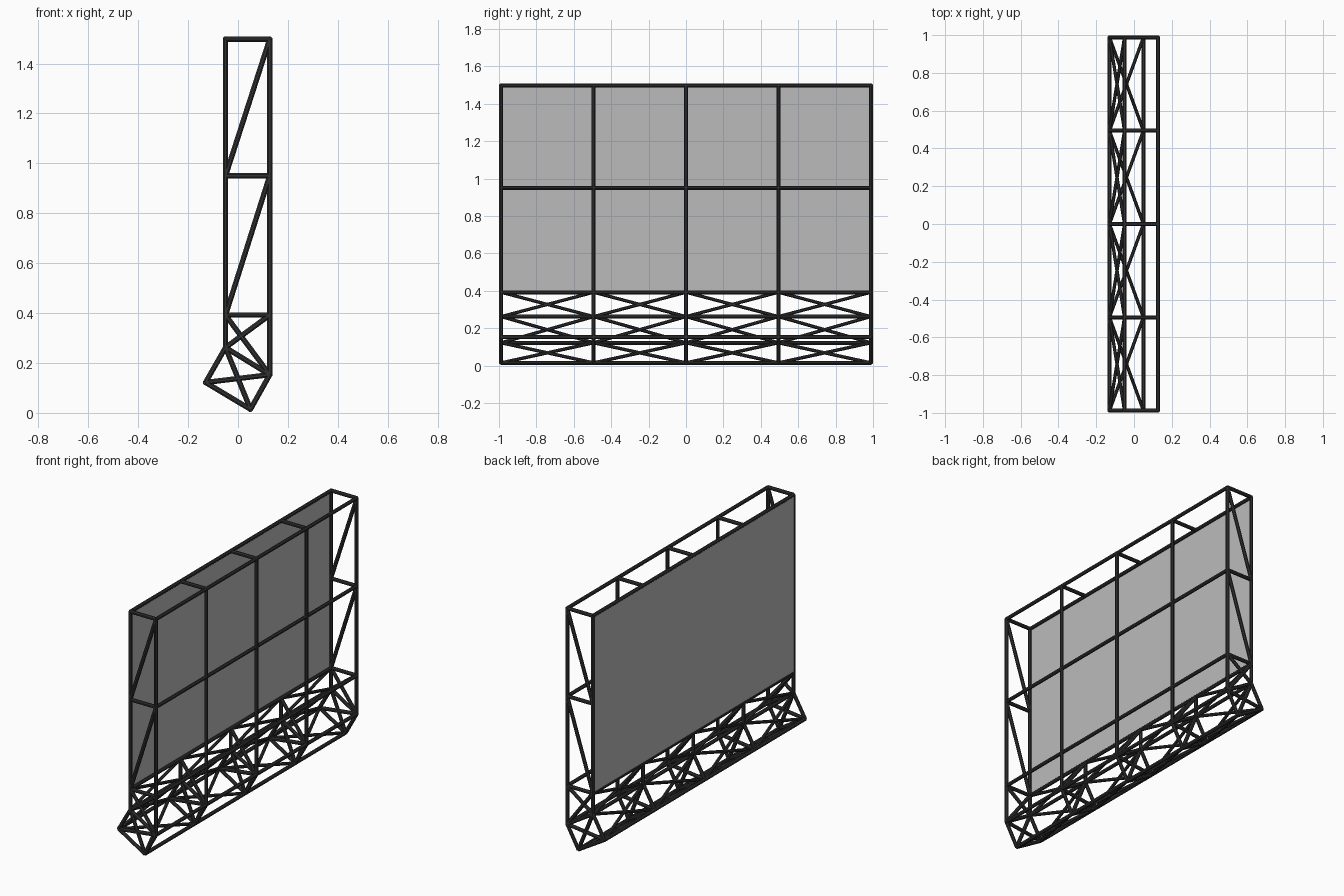
import bpy, bmesh
from mathutils import Vector, Matrix

if "Cube" in bpy.data.objects:
    bpy.data.objects.remove(bpy.data.objects["Cube"])

R = 0.0115
STATIONS = [-0.988, -0.494, 0.0, 0.494, 0.988]

# Cross-section nodes (x, z), from the tall screen frame down to the keel
N = {
    'A': (-0.05, 1.498), 'B': (0.127, 1.498),
    'C': (-0.05, 0.95), 'D': (0.127, 0.95),
    'E': (-0.05, 0.392), 'F': (0.127, 0.392),
    'G': (-0.05, 0.262), 'H': (0.127, 0.153),
    'I': (-0.13, 0.122), 'J': (0.05, 0.0145),
}


def material(name, v):
    m = bpy.data.materials.new(name)
    m.diffuse_color = (v, v, v, 1)
    m.use_nodes = True
    m.node_tree.nodes["Principled BSDF"].inputs["Base Color"].default_value = m.diffuse_color
    return m


dark = material("dark_metal", 0.032)
grey = material("panel_grey", 0.5)


def node(k, y):
    return Vector((N[k][0], y, N[k][1]))


def finish(bm, name, mat):
    me = bpy.data.meshes.new(name)
    bm.to_mesh(me)
    bm.free()
    me.materials.append(mat)
    ob = bpy.data.objects.new(name, me)
    bpy.context.collection.objects.link(ob)
    return ob


def tubes(name, segments, r=R):
    """One object holding an eight-sided tube for each point pair."""
    bm = bmesh.new()
    for a, b in segments:
        d = b - a
        rot = d.to_track_quat('Z', 'Y').to_matrix().to_4x4()
        turn = Matrix.Rotation(0.3927, 4, 'Z')
        bmesh.ops.create_cone(bm, cap_ends=True, segments=8, radius1=r, radius2=r,
                              depth=d.length,
                              matrix=Matrix.Translation((a + b) / 2) @ rot @ turn)
    return finish(bm, name, dark)


def ribs(pairs, ys):
    return [(node(p[0], y), node(p[1], y)) for y in ys for p in pairs]


ENDS = [STATIONS[0], STATIONS[-1]]

# Long rails running the full width
for k in "ABDEFGHIJ":
    tubes("long_rail", [(node(k, ENDS[0]), node(k, ENDS[1]))])

# Rear posts and top ties at every station
tubes("rear_posts", ribs(["BH"], STATIONS))
tubes("top_ties", ribs(["AB"], STATIONS))

# End frames of the screen, with mid ties and diagonals
tubes("end_frames", ribs(["AE", "CD", "CB", "ED", "EF", "FG"], ENDS))

# Base truss ribs at every station
tubes("base_ribs", ribs(["EG", "EH", "GH", "GI", "IJ", "JH", "IH", "GJ"], STATIONS))

# Crossed braces between neighbouring ribs
braces = []
for y0, y1 in zip(STATIONS, STATIONS[1:]):
    for a, b in ("EG", "GI", "IJ"):
        braces += [(node(a, y0), node(b, y1)), (node(b, y0), node(a, y1))]
tubes("cross_braces", braces, 0.0095)

# Flat screen panel set within the outer face of the frame
bm = bmesh.new()
bmesh.ops.create_cube(bm, size=1, matrix=Matrix.Translation((-0.055, 0, 0.945))
                      @ Matrix.Diagonal((0.004, 1.976, 1.106, 1)))
finish(bm, "screen_panel", grey)
